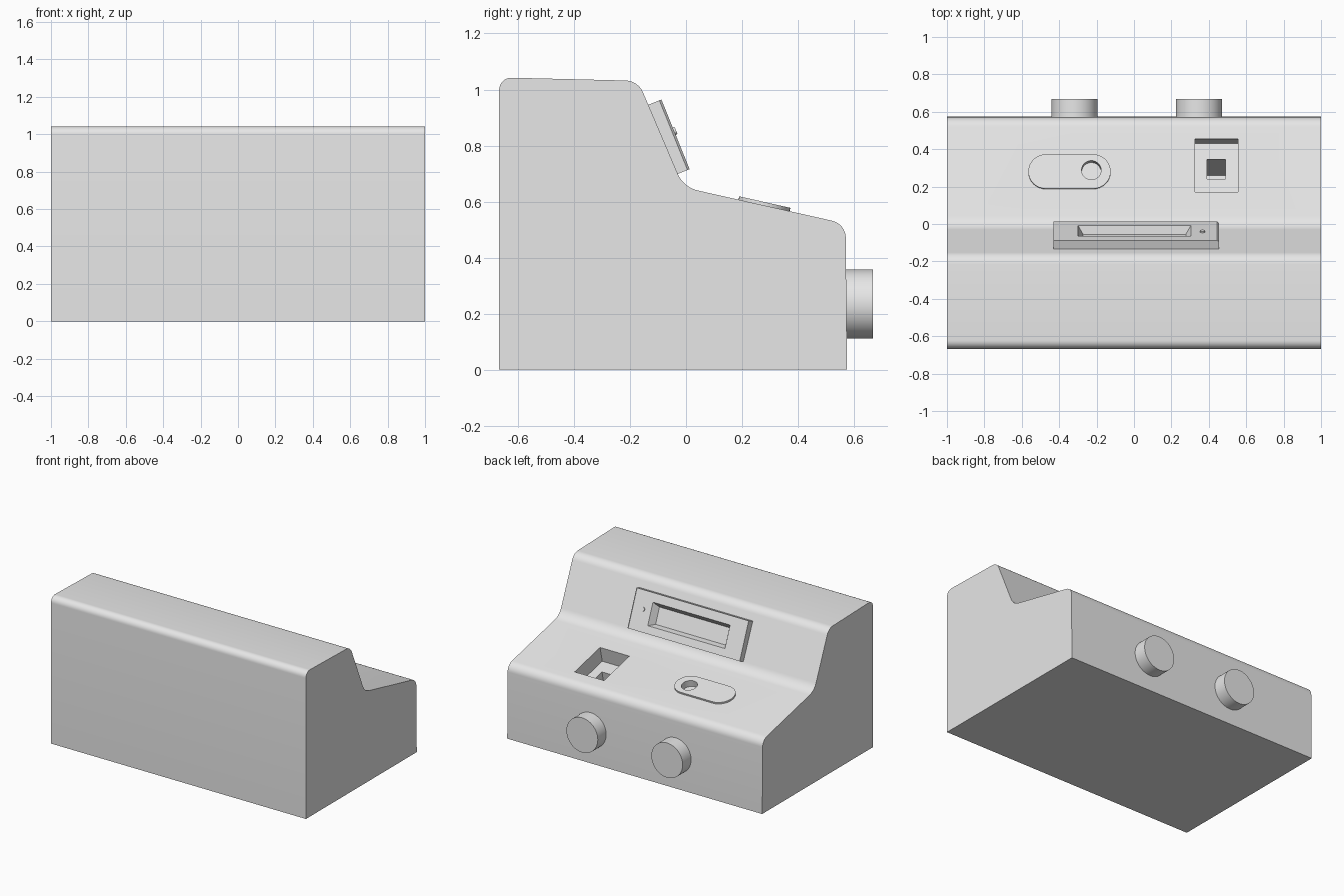
import bpy, bmesh, math
from mathutils import Vector, Matrix

if "Cube" in bpy.data.objects:
    bpy.data.objects.remove(bpy.data.objects["Cube"])

grey = bpy.data.materials.new("casing_grey")
grey.diffuse_color = (0.8, 0.8, 0.8, 1)
grey.use_nodes = True
grey.node_tree.nodes["Principled BSDF"].inputs["Base Color"].default_value = grey.diffuse_color


def frame(tilt, y, z):
    """Local frame on a panel whose normal leans `tilt` degrees towards +y."""
    return Matrix.Translation((0, y, z)) @ Matrix.Rotation(math.radians(-tilt), 4, 'X')


def loft(name, loops, mat=Matrix()):
    """Closed solid through a stack of matching outlines."""
    bm = bmesh.new()
    rings = [[bm.verts.new(mat @ Vector(p)) for p in loop] for loop in loops]
    n = len(rings[0])
    for a, b in zip(rings, rings[1:]):
        for i in range(n):
            j = (i + 1) % n
            bm.faces.new((a[i], a[j], b[j], b[i]))
    bm.faces.new(rings[0][::-1])
    bm.faces.new(rings[-1])
    bmesh.ops.recalc_face_normals(bm, faces=bm.faces)
    me = bpy.data.meshes.new(name)
    bm.to_mesh(me)
    bm.free()
    me.materials.append(grey)
    ob = bpy.data.objects.new(name, me)
    bpy.context.collection.objects.link(ob)
    return ob


def rect(x0, x1, y0, y1, z):
    return [(x0, y0, z), (x1, y0, z), (x1, y1, z), (x0, y1, z)]


def circle(x, y, r, z, n=48):
    return [(x + r * math.cos(2 * math.pi * i / n), y + r * math.sin(2 * math.pi * i / n), z)
            for i in range(n)]


def stadium(x0, x1, y, r, z, n=16):
    pts = []
    for cx, start in ((x1 - r, -90), (x0 + r, 90)):
        for i in range(n + 1):
            a = math.radians(start + 180 * i / n)
            pts.append((cx + r * math.cos(a), y + r * math.sin(a), z))
    return pts


def rounded(corners, steps=8):
    """Profile with arcs; each corner is (y, z, tangent length)."""
    out = []
    for i, (y, z, t) in enumerate(corners):
        p = Vector((y, z))
        if not t:
            out.append(p)
            continue
        d1 = (Vector(corners[i - 1][:2]) - p).normalized()
        d2 = (Vector(corners[(i + 1) % len(corners)][:2]) - p).normalized()
        bis = (d1 + d2).normalized()
        c = p + bis * (t / d1.dot(bis))
        a, b = p + d1 * t - c, p + d2 * t - c
        r = a.length
        turn = a.angle_signed(b)
        a0 = math.atan2(a.y, a.x)
        # mathutils measures signed 2D angles clockwise
        for k in range(steps + 1):
            ang = a0 - turn * k / steps
            out.append(c + Vector((math.cos(ang), math.sin(ang))) * r)
    return out


def cut(ob, *cutters):
    for c in cutters:
        m = ob.modifiers.new("cut", 'BOOLEAN')
        m.operation, m.solver, m.object = 'DIFFERENCE', 'EXACT', c
    bpy.context.view_layer.update()
    deps = bpy.context.evaluated_depsgraph_get()
    me = bpy.data.meshes.new_from_object(ob.evaluated_get(deps))
    ob.modifiers.clear()
    ob.data = me


deck = frame(12.7, 0.30, 0.5816)
screen = frame(68, -0.0375, 0.84)
back = frame(90, 0, 0.234)

# main casing: stepped console profile
profile = rounded([(-0.667, 0, 0), (-0.667, 1.043, 0.045), (-0.171, 1.031, 0.045),
                   (-0.009, 0.651, 0.053), (0.57, 0.5207, 0.05), (0.575, 0, 0)])
body = loft("casing", [[(x, p.x, p.y) for p in profile] for x in (-1, 1)])

# oval plate and display bezel
oval = loft("oval_plate", [stadium(-0.565, -0.125, -0.022, 0.094, z) for z in (-0.01, 0.012)], deck)
bezel = loft("display_bezel", [rect(-0.43, 0.455, -0.134, 0.134, -0.075),
                               rect(-0.43, 0.455, -0.134, 0.134, -0.008),
                               rect(-0.43, 0.445, -0.134, 0.134, 0)], screen)

# recesses
slot = loft("slot_cutter", [rect(0.325, 0.555, -0.133, 0.159, z) for z in (-0.11, 0.1)], deck)
well = loft("well_cutter", [rect(0.39, 0.49, -0.035, 0.072, z) for z in (-0.50, -0.09)], deck)
dimple = loft("dimple_cutter", [circle(-0.228, -0.015, 0.052, z) for z in (-0.035, 0.05)], deck)
window = loft("window_cutter", [rect(-0.272, 0.277, -0.05, 0.065, -0.045),
                                rect(-0.30, 0.305, -0.074, 0.082, 0),
                                rect(-0.30, 0.305, -0.074, 0.082, 0.05)], screen)
cut(body, slot, well, dimple)
cut(oval, dimple)
cut(bezel, window)
for c in (slot, well, dimple, window):
    bpy.data.objects.remove(c)

# indicator and two round knobs
parts = [body, oval, bezel,
         loft("indicator", [circle(0.366, -0.012, 0.014, z, 24) for z in (-0.01, 0.007)], screen)]
for side, x in (("left", -0.318), ("right", 0.348)):
    parts.append(loft(side + "_knob", [circle(x, 0, 0.123, z, 64) for z in (0.55, 0.667)], back))

bpy.ops.object.select_all(action='DESELECT')
for ob in parts:
    ob.select_set(True)
bpy.context.view_layer.objects.active = body
bpy.ops.object.shade_smooth_by_angle(angle=math.radians(30))
